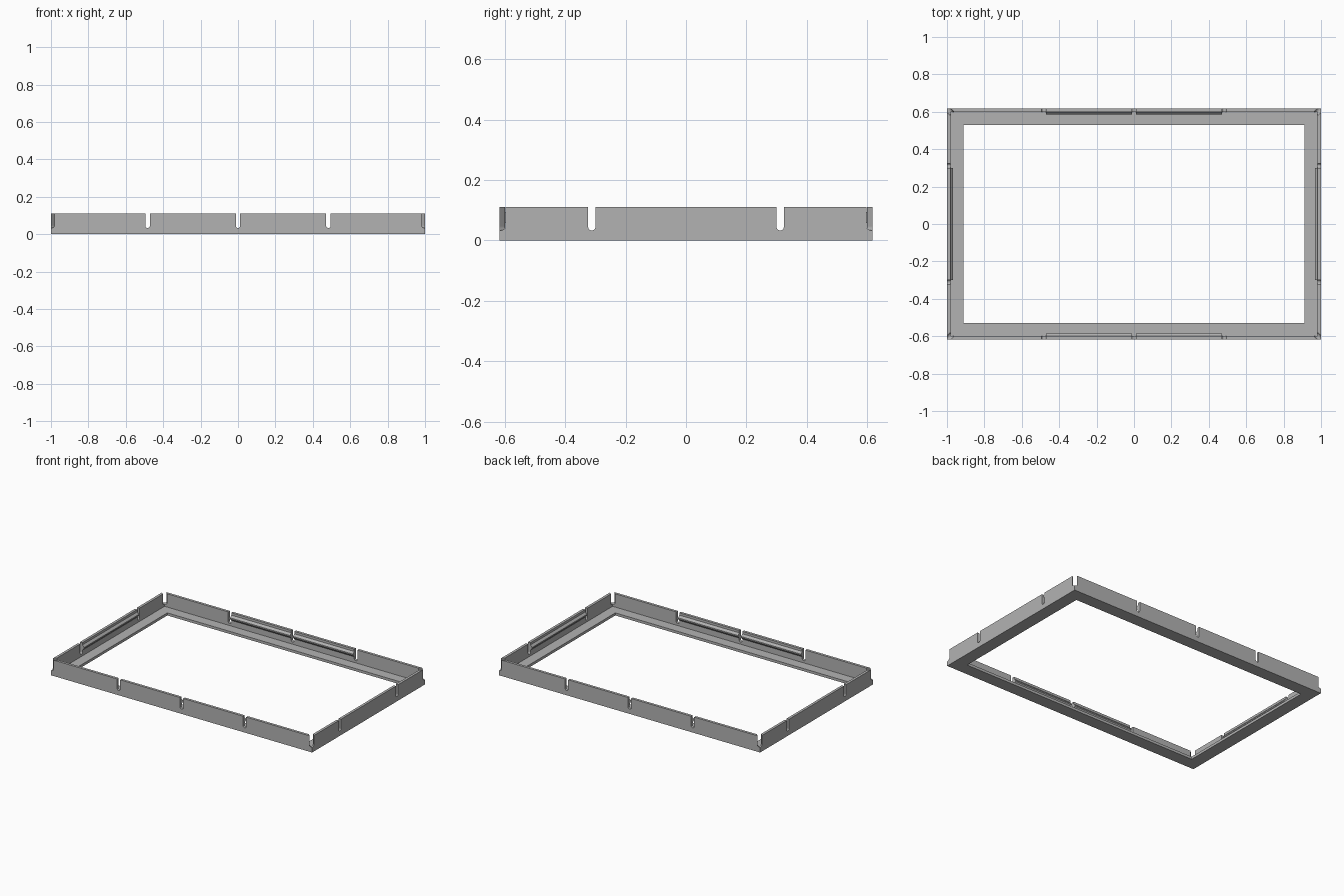
import bpy, bmesh, math
from mathutils import Matrix

if "Cube" in bpy.data.objects:
    bpy.data.objects.remove(bpy.data.objects["Cube"], do_unlink=True)

HX, HY, H = 1.0, 0.617, 0.11      # outer half sizes and height
WALL, FLOOR, LEDGE = 0.018, 0.018, 0.088
SLOT_Z = 0.033                    # lowest point of the slots

grey = bpy.data.materials.new("plain grey")
grey.use_nodes = True
colour = (0.45, 0.45, 0.45, 1)
grey.diffuse_color = colour
grey.node_tree.nodes["Principled BSDF"].inputs["Base Color"].default_value = colour


def make(name, bm):
    bmesh.ops.recalc_face_normals(bm, faces=bm.faces)
    mesh = bpy.data.meshes.new(name)
    bm.to_mesh(mesh)
    bm.free()
    mesh.materials.append(grey)
    ob = bpy.data.objects.new(name, mesh)
    bpy.context.collection.objects.link(ob)
    return ob


def prism(name, profile, length, loc=(0, 0), turn=0):
    """Extrude an (across, z) profile along local y, centred on loc."""
    bm = bmesh.new()
    face = bm.faces.new([bm.verts.new((a, -length / 2, z)) for a, z in profile])
    ext = bmesh.ops.extrude_face_region(bm, geom=[face])
    moved = [v for v in ext["geom"] if isinstance(v, bmesh.types.BMVert)]
    bmesh.ops.translate(bm, vec=(0, length, 0), verts=moved)
    bm.transform(Matrix.Translation((*loc, 0)) @ Matrix.Rotation(turn, 4, 'Z'))
    return make(name, bm)


def block(name, hx, hy, z0, z1):
    return prism(name, [(-hx, z0), (hx, z0), (hx, z1), (-hx, z1)], 2 * hy)


def cut(target, cutter):
    mod = target.modifiers.new("cut", 'BOOLEAN')
    mod.operation, mod.solver, mod.object = 'DIFFERENCE', 'EXACT', cutter
    bpy.context.view_layer.objects.active = target
    bpy.ops.object.modifier_apply(modifier=mod.name)
    bpy.data.objects.remove(cutter, do_unlink=True)


def slot(width, loc, turn):
    """Round-bottomed slot cutter, open at the top."""
    r = width / 2
    arc = [(r * math.cos(t), SLOT_Z + r + r * math.sin(t))
           for t in (math.pi * (1 + i / 10) for i in range(11))]
    return prism("slot_cutter", arc + [(r, H + 0.05), (-r, H + 0.05)], 0.1, loc, turn)


# Walls and inner ledge
frame = block("frame", HX, HY, 0, H)
cut(frame, block("tray_cutter", HX - WALL, HY - WALL, FLOOR, H + 0.1))
cut(frame, block("opening_cutter", HX - LEDGE, HY - LEDGE, -0.1, H))

# Slots in the long walls, short walls and corners
for s in (-1, 1):
    for x in (-0.483, 0, 0.483):
        cut(frame, slot(0.024, (x, s * HY), 0))
    for y in (-0.312, 0.312):
        cut(frame, slot(0.024, (s * HX, y), math.pi / 2))
    for t in (-1, 1):
        cut(frame, slot(0.028, (s * HX, t * HY), -s * t * math.pi / 4))

# Snap ridges on the inside of the walls
ridge = [(-0.002, 0.055), (0.013, 0.072), (0.013, 0.08), (-0.002, 0.096)]
for s, side in ((-1, "right"), (1, "left")):
    prism(side + "_ridge", ridge, 0.6, (s * (HX - WALL), 0), math.pi if s > 0 else 0)
for s, side in ((-1, "front"), (1, "back")):
    for x, part in ((-0.2415, "right"), (0.2415, "left")):
        prism(f"{side}_{part}_ridge", ridge, 0.459, (x, s * (HY - WALL)), -s * math.pi / 2)
